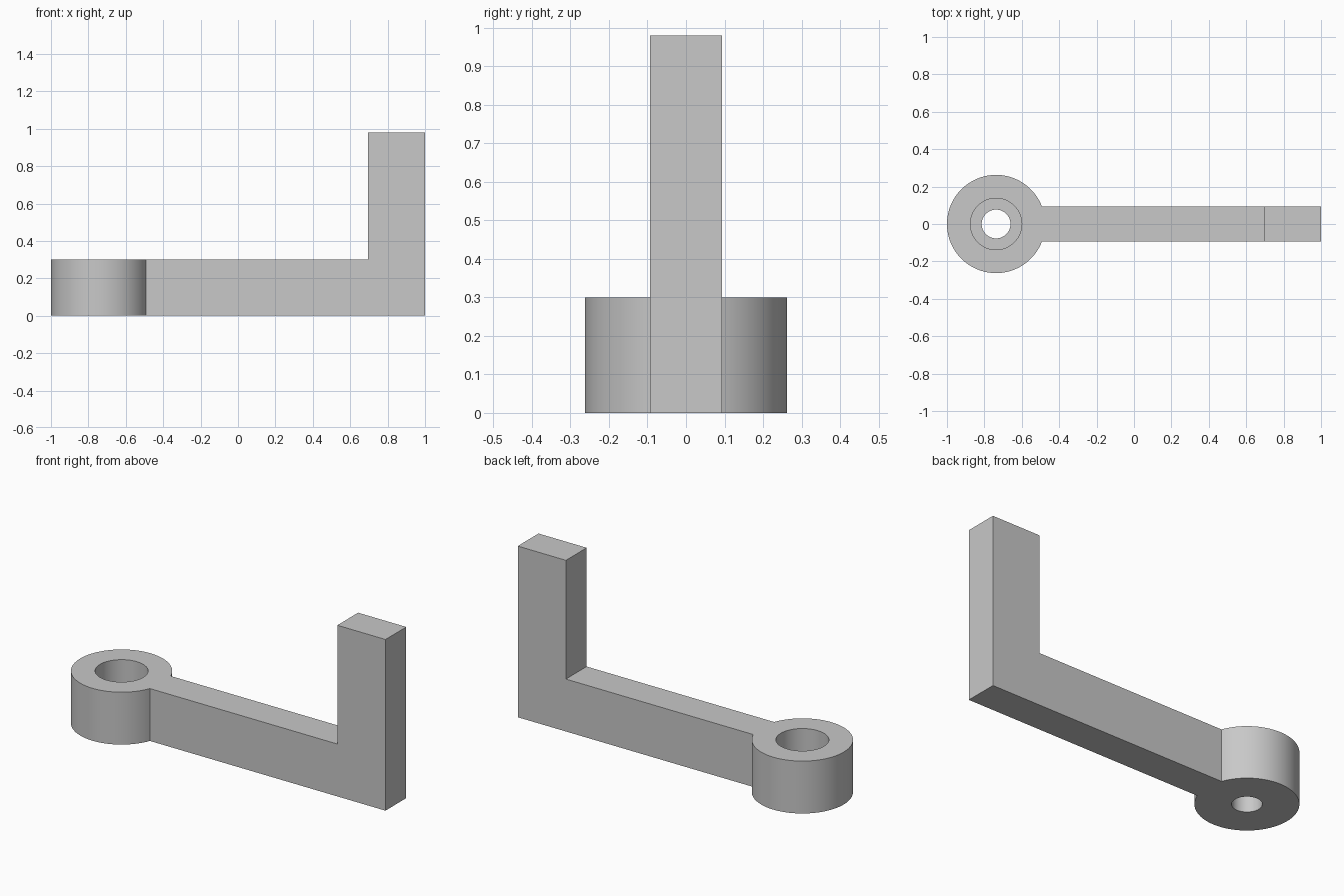
import bpy, bmesh
from math import asin, cos, sin, pi, radians
from mathutils import Vector

cube = bpy.data.objects.get("Cube")
if cube:
    bpy.data.objects.remove(cube, do_unlink=True)

EYE_X, EYE_R = -0.7375, 0.2625      # round end
HALF_W, HEIGHT = 0.094, 0.30        # arm half width and thickness
POST_X, POST_TOP = 0.695, 0.98      # upright end
BORE_R, HOLE_R, LEDGE_Z = 0.1375, 0.077, 0.15
SEGS = 96

grey = bpy.data.materials.new("grey")
grey.use_nodes = True
colour = (0.58, 0.58, 0.58, 1)
grey.diffuse_color = colour
grey.node_tree.nodes["Principled BSDF"].inputs["Base Color"].default_value = colour


def make_object(name, bm):
    bmesh.ops.recalc_face_normals(bm, faces=bm.faces)
    mesh = bpy.data.meshes.new(name)
    bm.to_mesh(mesh)
    bm.free()
    mesh.materials.append(grey)
    obj = bpy.data.objects.new(name, mesh)
    bpy.context.collection.objects.link(obj)
    return obj


def add_prism(bm, outline, height):
    base = bm.faces.new([bm.verts.new((x, y, 0)) for x, y in outline])
    top = bmesh.ops.extrude_face_region(bm, geom=[base], use_keep_orig=True)["geom"]
    verts = [v for v in top if isinstance(v, bmesh.types.BMVert)]
    bmesh.ops.translate(bm, verts=verts, vec=(0, 0, height))


# Plan outline: round eye running into the straight arm
start = asin(HALF_W / EYE_R)
outline = []
for i in range(SEGS + 1):
    a = start + (2 * pi - 2 * start) * i / SEGS
    outline.append((EYE_X + EYE_R * cos(a), EYE_R * sin(a)))
outline += [(POST_X, -HALF_W), (1, -HALF_W), (1, HALF_W), (POST_X, HALF_W)]
bm = bmesh.new()
add_prism(bm, outline, HEIGHT)

# Split the arm at the post and raise its end
bmesh.ops.bisect_plane(bm, geom=bm.verts[:] + bm.edges[:] + bm.faces[:],
                       plane_co=(POST_X, 0, 0), plane_no=(1, 0, 0), dist=1e-4)
bmesh.ops.recalc_face_normals(bm, faces=bm.faces)
end = [f for f in bm.faces
       if f.normal.z > 0.9 and f.calc_center_median().x > POST_X + 0.05]
raised = bmesh.ops.extrude_face_region(bm, geom=end)["geom"]
bmesh.ops.translate(bm, vec=(0, 0, POST_TOP - HEIGHT),
                    verts=[v for v in raised if isinstance(v, bmesh.types.BMVert)])
bracket = make_object("bracket_arm", bm)

# Stepped cutter: wide bore above, narrow through hole below
bm = bmesh.new()
profile = [(0, -0.1), (HOLE_R, -0.1), (HOLE_R, LEDGE_Z),
           (BORE_R, LEDGE_Z), (BORE_R, 0.4), (0, 0.4)]
verts = [bm.verts.new((EYE_X + r, 0, z)) for r, z in profile]
edges = [bm.edges.new(pair) for pair in zip(verts, verts[1:])]
bmesh.ops.spin(bm, geom=verts + edges, cent=(EYE_X, 0, 0), axis=(0, 0, 1),
               angle=2 * pi, steps=64)
bmesh.ops.remove_doubles(bm, verts=bm.verts, dist=1e-4)
cutter = make_object("bore_cutter", bm)
cutter.hide_render = True

cut = bracket.modifiers.new("bore", "BOOLEAN")
cut.operation = "DIFFERENCE"
cut.solver = "EXACT"
cut.object = cutter

bpy.ops.object.select_all(action="DESELECT")
bpy.context.view_layer.objects.active = bracket
bracket.select_set(True)
bpy.ops.object.modifier_apply(modifier=cut.name)
bpy.data.objects.remove(cutter, do_unlink=True)
bpy.ops.object.shade_smooth_by_angle(angle=radians(30))
